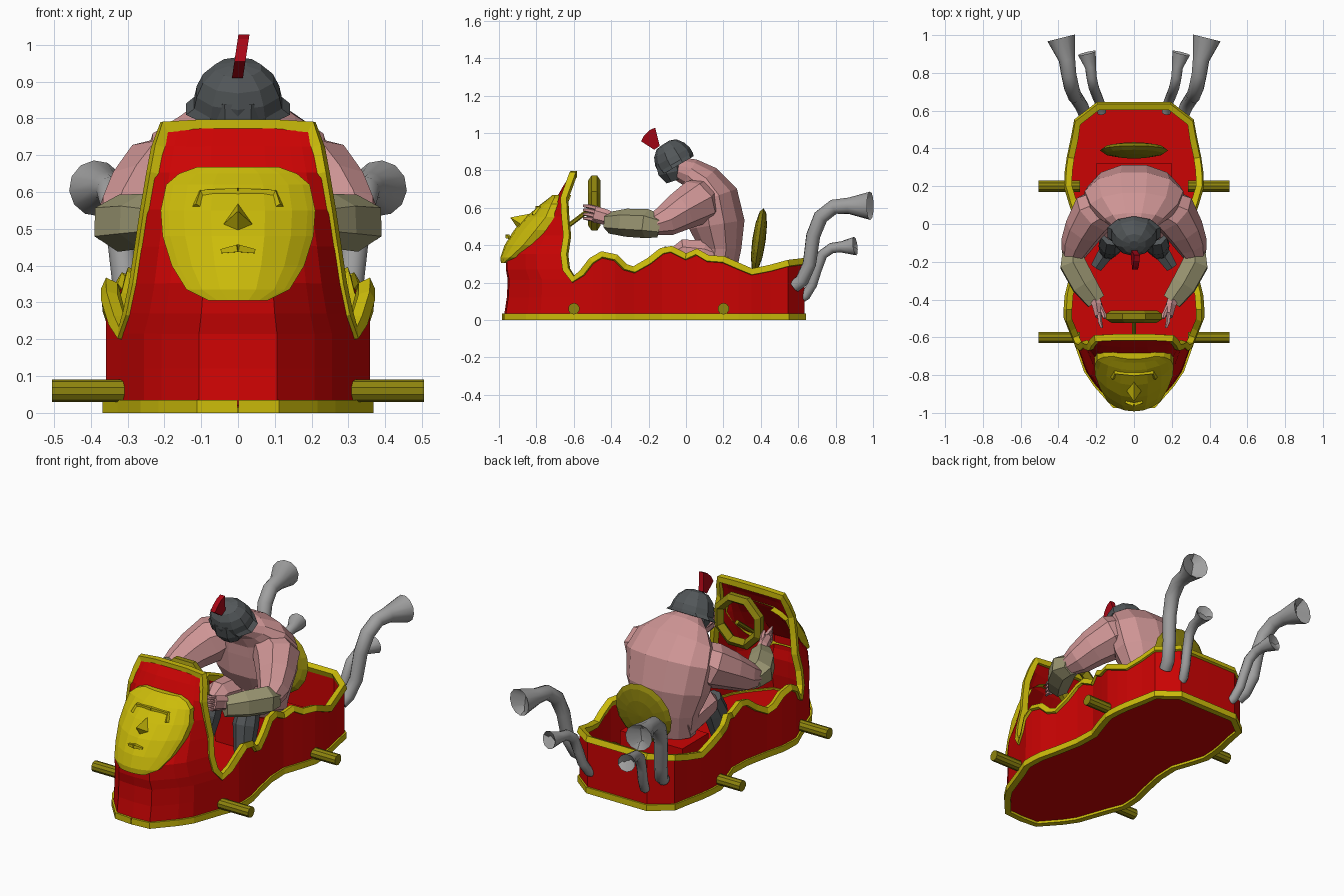
import bpy, bmesh, math
from mathutils import Vector, Matrix

if "Cube" in bpy.data.objects:
    bpy.data.objects.remove(bpy.data.objects["Cube"])


def material(name, rgb):
    m = bpy.data.materials.new(name)
    m.use_nodes = True
    m.diffuse_color = (*rgb, 1)
    m.node_tree.nodes["Principled BSDF"].inputs["Base Color"].default_value = (*rgb, 1)
    return m


RED = material("red paint", (0.6, 0.001, 0.001))
YELLOW = material("yellow trim", (0.6, 0.5, 0.003))
GOLD = material("dark gold", (0.27, 0.23, 0.004))
SKIN = material("skin", (0.62, 0.3, 0.3))
STEEL = material("pipe grey", (0.35, 0.35, 0.35))
IRON = material("dark iron", (0.085, 0.095, 0.1))
LEATHER = material("khaki leather", (0.33, 0.31, 0.17))
CREST = material("crest red", (0.4, 0.002, 0.008))


def finish(name, mat, bm, mirror=False, thickness=0):
    bmesh.ops.remove_doubles(bm, verts=bm.verts, dist=0.0005)
    bmesh.ops.recalc_face_normals(bm, faces=bm.faces)
    mesh = bpy.data.meshes.new(name)
    bm.to_mesh(mesh)
    bm.free()
    mesh.materials.append(mat)
    ob = bpy.data.objects.new(name, mesh)
    bpy.context.collection.objects.link(ob)
    if mirror:
        ob.modifiers.new("mirror", 'MIRROR')
    if thickness:
        mod = ob.modifiers.new("thickness", 'SOLIDIFY')
        mod.thickness, mod.offset = thickness, 0
    return ob


def grid(bm, rows, wrap=False):
    """Skin a list of equally long point rows with quads."""
    vs = [[bm.verts.new(p) for p in row] for row in rows]
    n = len(vs[0])
    for a, b in zip(vs, vs[1:]):
        for i in range(n if wrap else n - 1):
            j = (i + 1) % n
            bm.faces.new((a[i], a[j], b[j], b[i]))
    return vs


def tube(name, mat, path, radii, sides=8, mirror=False, cap=True):
    """Sweep an ellipse, one radius or (wide, deep) pair per point."""
    pts = [Vector(p) for p in path]
    if not isinstance(radii, list):
        radii = [radii] * len(pts)
    rows, q, last = [], None, None
    for i, p in enumerate(pts):
        a, b = pts[max(i - 1, 0)], pts[min(i + 1, len(pts) - 1)]
        t = (b - a).normalized()
        q = t.to_track_quat('Z', 'Y') if q is None else last.rotation_difference(t) @ q
        last = t
        rx, ry = radii[i] if isinstance(radii[i], tuple) else (radii[i], radii[i])
        angles = [(k + .5) * math.tau / sides for k in range(sides)]
        rows.append([p + q @ Vector((rx * math.cos(s), ry * math.sin(s), 0)) for s in angles])
    bm = bmesh.new()
    vs = grid(bm, rows, True)
    if cap:
        bm.faces.new(vs[0])
        bm.faces.new(vs[-1])
    return finish(name, mat, bm, mirror)


def lerp(table, v):
    for (a, fa), (b, fb) in zip(table, table[1:]):
        if v <= b:
            return fa + (fb - fa) * (v - a) / (b - a)
    return table[-1][1]


# Hull: high cowl, then a side wall with a wavy top edge
plan = [(-.6, .31), (-.5, .35), (-.4, .35), (-.28, .32), (-.13, .29), (0, .285),
        (.1, .32), (.2, .35), (.31, .345), (.45, .315), (.54, .3), (.625, .19)]
wave = [(-.6, .215), (-.55, .25), (-.5, .315), (-.45, .345), (-.38, .33), (-.33, .28),
        (-.28, .265), (-.2, .31), (-.13, .365), (-.08, .375), (0, .335), (.06, .36),
        (.12, .325), (.2, .32), (.28, .285), (.35, .255), (.45, .275), (.54, .3), (.625, .31)]
side = [(lerp(plan, y), y, z) for y, z in wave] + [(0, .625, .31)]
# cowl levels: height, edge x, edge y, front y
cowl = [(.02, .31, -.6, -.965), (.12, .31, -.6, -.95), (.215, .31, -.6, -.945),
        (.27, .292, -.64, -.955), (.35, .275, -.65, -.955), (.45, .26, -.635, -.87),
        (.55, .245, -.645, -.775), (.65, .228, -.65, -.685), (.72, .215, -.625, -.645),
        (.775, .2, -.605, -.605)]
section = [(0, 0), (.33, .02), (.65, .33), (.8, .52), (1, 1)]
cowl_rows = [[(ex * fx, fy + (ey - fy) * s, z) for fx, s in section] for z, ex, ey, fy in cowl]

bm = bmesh.new()
grid(bm, cowl_rows)
grid(bm, [[(x, y, .02) for x, y, z in side], side])
finish("hull", RED, bm, True, .016)

outline = [(x, y) for x, y, z in cowl_rows[0]] + [(x, y) for x, y, z in side[1:]]
bm = bmesh.new()
bm.faces.new([bm.verts.new((x, y, .02)) for x, y in outline])
finish("hull_floor", RED, bm, True, .012)

# Yellow trim along the base and the open rim
tube("base_trim", YELLOW, [(x, y, .0177) for x, y in outline], .025, 4, True, False)
edge = [(ex, ey, z) for z, ex, ey, fy in reversed(cowl[3:])]
tube("rim_trim", YELLOW, [(0, -.6, .78), (.1, -.6, .78)] + edge + side, .024, 4, True, False)

# Face mask on the nose: height, half width, middle y, edge y
mask = [(.305, .08, -.93, -.92), (.305, .08, -.99, -.975), (.335, .14, -.992, -.94),
        (.4, .18, -.97, -.87), (.48, .205, -.92, -.805), (.55, .21, -.855, -.75),
        (.62, .195, -.775, -.72), (.65, .16, -.735, -.705), (.668, .11, -.715, -.7),
        (.668, .11, -.66, -.65)]
bm = bmesh.new()
rows = []
for z, w, ym, ye in mask:
    row = [(w * u, ym + (ye - ym) * u ** 2.2, z) for u in (0, .35, .7, .9, 1)]
    rows.append(row + [(w, ye + .085, z)])
grid(bm, rows)
finish("face_mask", YELLOW, bm, True)

bm = bmesh.new()
tip, bridge, low, wing = [bm.verts.new(p) for p in
                          [(0, -.94, .548), (0, -.825, .57), (0, -.9, .49), (.042, -.88, .51)]]
bm.faces.new((tip, bridge, wing))
bm.faces.new((tip, wing, low))
finish("mask_nose", YELLOW, bm, True)
tube("mask_brow", YELLOW, [(0, -.795, .602), (.1, -.785, .597), (.112, -.815, .56)], .012, 4, True)
tube("mask_lips", YELLOW, [(0, -.955, .447), (.045, -.943, .439)], [.014, .008], 4, True)

# Axle stubs
for name, y in (("front_axle", -.6), ("rear_axle", .2)):
    tube(name, GOLD, [(.285, y, .06), (.505, y, .06)], .031, 10, True)

# Steering wheel and column
bm = bmesh.new()
rows = []
for k in range(9):
    c = (k + .5) * math.tau / 8
    rows.append([(r * math.cos(c), -.49 + dy, .625 + r * math.sin(c))
                 for r, dy in ((.16, .015), (.16, -.015), (.13, -.033), (.105, 0), (.13, .033))])
grid(bm, rows, True)
finish("steering_wheel", GOLD, bm)
tube("steering_column", GOLD, [(0, -.47, .625), (0, -.66, .48)], .012, 6)

# Round backrest, leaning back, and the seat
bm = bmesh.new()
bmesh.ops.create_uvsphere(bm, u_segments=16, v_segments=6, radius=1,
                          matrix=Matrix.Translation((0, .39, .425)) @ Matrix.Rotation(math.radians(82), 4, 'X')
                          @ Matrix.Diagonal((.18, .175, .036, 1)))
finish("backrest", GOLD, bm)
bm = bmesh.new()
bmesh.ops.create_cube(bm, size=1, matrix=Matrix.Translation((0, .2, .13)) @ Matrix.Diagonal((.4, .24, .22, 1)))
finish("seat", RED, bm)

# Trumpet exhausts with hollow mouths
large = tube("large_exhaust", STEEL,
             [(.26, .58, .18), (.275, .62, .21), (.3, .66, .3), (.315, .68, .45), (.33, .72, .55),
              (.345, .79, .605), (.355, .87, .61), (.385, .985, .61), (.37, .93, .61)],
             [.034, .036, .036, .038, .04, .04, .044, .076, .034], 12, True)
small = tube("small_exhaust", STEEL,
             [(.17, .59, .1), (.18, .64, .13), (.195, .675, .19), (.205, .7, .27), (.215, .73, .35),
              (.225, .78, .385), (.23, .83, .39), (.25, .905, .395), (.24, .87, .395)],
             [.024, .026, .027, .027, .028, .028, .03, .05, .022], 10, True)
for pipe in (large, small):
    pipe.data.shade_smooth()
    pipe.data.set_sharp_from_angle(angle=math.radians(50))

# Driver: hunched torso, arms, hands and legs
tube("torso", SKIN,
     [(0, .17, .25), (0, .185, .38), (0, .165, .51), (0, .14, .655), (0, .085, .74), (0, .02, .79), (0, -.05, .815)],
     [(.17, .1), (.2, .115), (.25, .155), (.27, .145), (.24, .11), (.16, .08), (.07, .06)], 12)
tube("upper_arm", SKIN,
     [(.13, .1, .67), (.21, .06, .63), (.265, -.03, .58), (.305, -.11, .53), (.325, -.17, .51)],
     [.1, .125, .105, .085, .06], 8, True)
tube("gauntlet", LEATHER, [(.325, -.14, .5), (.325, -.21, .515), (.265, -.32, .52), (.2, -.41, .52)],
     [.06, .078, .075, .058], 6, True)
tube("hand", SKIN, [(.215, -.38, .53), (.195, -.43, .55), (.185, -.49, .565)],
     [.035, (.03, .042), (.022, .045)], 6, True)
for k in range(4):
    z = .53 + k * .022
    tube("finger_%d" % (k + 1), SKIN, [(.185, -.47, z), (.18, -.52, z + .012), (.17, -.55, z + .014)],
         [.012, .012, .007], 5, True)
tube("thumb", SKIN, [(.185, -.43, .56), (.16, -.48, .59), (.155, -.5, .605)], [.015, .013, .008], 5, True)
tube("thigh", SKIN, [(.09, .2, .3), (.11, .08, .345), (.115, -.02, .36), (.115, -.07, .34)],
     [.09, .09, .075, .045], 8, True)
tube("shin_guard", IRON, [(.115, -.06, .37), (.12, -.1, .28), (.13, -.13, .15), (.135, -.14, .04)],
     [.06, .07, .055, .05], 8, True)
tube("boot", IRON, [(.12, -.1, .06), (.16, -.17, .06), (.2, -.23, .05)], [.045, .045, .035], 6, True)

# Helmet over the bowed head, with a fan crest
tube("neck", SKIN, [(0, .02, .77), (0, -.06, .82)], .065, 8)
tube("face_guard", IRON, [(0, -.06, .745), (0, -.075, .79), (0, -.085, .85)],
     [(.06, .05), (.09, .08), (.095, .085)], 8)
tube("helmet", IRON,
     [(0, -.045, .825), (0, -.055, .842), (0, -.072, .872), (0, -.09, .908), (0, -.105, .938), (0, -.11, .946)],
     [(.148, .1), (.125, .105), (.118, .105), (.1, .09), (.065, .06), (.025, .025)], 10)
bm = bmesh.new()
fan = [(-.14, .93), (-.17, .91), (-.24, .955), (-.225, .985), (-.195, 1.015), (-.165, 1.028)]
rows = [[(s * .015 + (z - .92) * .15, y, z) for y, z in fan] for s in (-1, 1)]
for loop in grid(bm, rows, True):
    bm.faces.new(loop)
finish("helmet_crest", CREST, bm)
